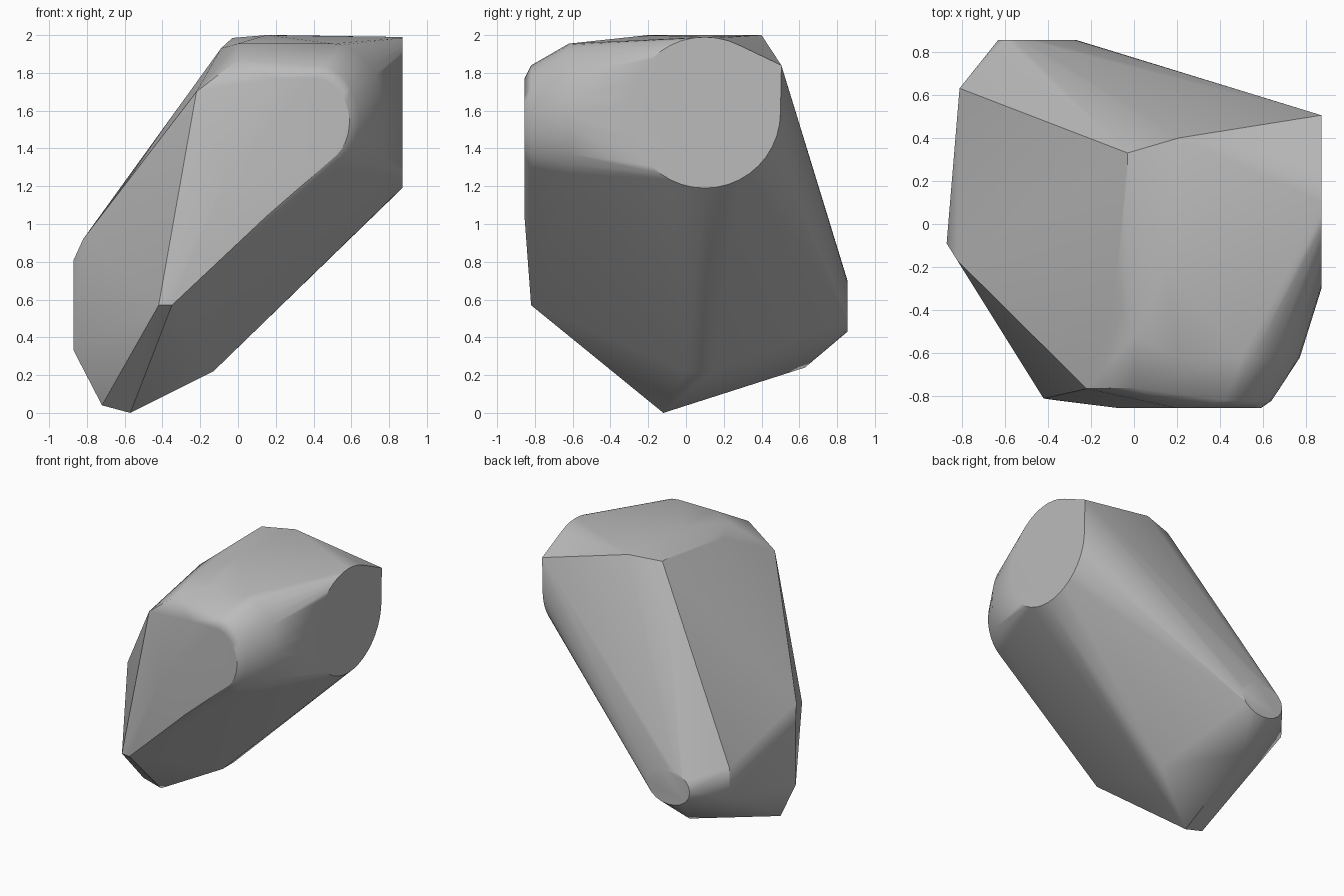
import bpy, bmesh, math
from mathutils import Vector

default_cube = bpy.data.objects.get("Cube")
if default_cube:
    bpy.data.objects.remove(default_cube, do_unlink=True)


def make_material(name, colour):
    material = bpy.data.materials.new(name)
    material.use_nodes = True
    material.diffuse_color = colour
    shader = next(n for n in material.node_tree.nodes if n.type == 'BSDF_PRINCIPLED')
    shader.inputs["Base Color"].default_value = colour
    return material


def ellipse_arc(centre, side, side_radius, height_radius, start, end, steps):
    """Points on an upright elliptical arc; side is its horizontal direction."""
    centre, side, up = Vector(centre), Vector(side), Vector((0, 0, 1))
    points = []
    for step in range(steps + 1):
        angle = math.radians(start + (end - start) * step / steps)
        points.append(centre + side * side_radius * math.cos(angle)
                      + up * height_radius * math.sin(angle))
    return points


def build_hull(name, points, material):
    """Wrap a tight convex skin around the guide points."""
    mesh = bpy.data.meshes.new(name)
    bm = bmesh.new()
    for point in points:
        bm.verts.new(point)
    bmesh.ops.convex_hull(bm, input=bm.verts)
    loose = [v for v in bm.verts if not v.link_faces]
    bmesh.ops.delete(bm, geom=loose, context='VERTS')
    bmesh.ops.dissolve_limit(bm, angle_limit=math.radians(1),
                             verts=bm.verts, edges=bm.edges)
    bmesh.ops.recalc_face_normals(bm, faces=bm.faces)
    bm.to_mesh(mesh)
    bm.free()
    mesh.materials.append(material)
    body = bpy.data.objects.new(name, mesh)
    bpy.context.collection.objects.link(body)
    return body


across, along = (1, 0, 0), (0, 1, 0)

# Large flat round end on the left side, with one squared upper corner
large_end = ellipse_arc((0.87, 0.1, 1.59), along, 0.4, 0.4, 0, 360, 40)
large_end.append((0.87, 0.505, 1.84))

# Small flat round end at the back
small_end = ellipse_arc((-0.45, 0.855, 0.565), across, 0.18, 0.135, 0, 360, 20)

# Rounded front shoulder, made of three shrinking arcs
shoulder = ellipse_arc((0.5, -0.62, 1.58), across, 0.27, 0.375, -90, 90, 16)
shoulder += ellipse_arc((0.42, -0.82, 1.55), across, 0.22, 0.29, -60, 90, 14)
shoulder += ellipse_arc((0.4, -0.855, 1.54), across, 0.19, 0.23, -60, 90, 14)

# Front plate and its pointed lower tip
front_plate = [(0.2, -0.855, 1.77), (-0.07, -0.855, 1.22), (0.15, -0.855, 1.04),
               (-0.42, -0.81, 0.57), (-0.35, -0.82, 0.57)]

# Rim of the upper surface
top_rim = [(0.21, 0.4, 2), (0.15, -0.2, 2), (0.2, -0.62, 1.955),
           (0, -0.52, 1.955), (-0.09, -0.33, 1.93), (-0.03, 0.2, 1.985),
           (-0.03, 0.33, 1.985), (0, -0.76, 1.87), (-0.22, -0.765, 1.7)]

# Right flank and underside corners
flank = [(-0.87, -0.09, 0.81), (-0.87, -0.09, 0.33), (-0.82, -0.17, 0.92),
         (-0.81, 0.63, 0.72), (-0.81, 0.63, 0.5)]
underside = [(-0.57, -0.12, 0), (-0.72, -0.12, 0.04), (-0.47, 0.63, 0.24),
             (-0.13, 0, 0.22), (-0.13, 0.14, 0.22)]

grey = make_material("plain grey", (0.5, 0.5, 0.5, 1))
body = build_hull("faceted_body",
                  large_end + small_end + shoulder + front_plate
                  + top_rim + flank + underside, grey)

# Soft shading on the rounded parts, crisp edges around the flat ends
bpy.ops.object.select_all(action='DESELECT')
body.select_set(True)
bpy.context.view_layer.objects.active = body
bpy.ops.object.shade_smooth_by_angle(angle=math.radians(30))
weighted = body.modifiers.new("weighted_normals", 'WEIGHTED_NORMAL')
weighted.keep_sharp = True
